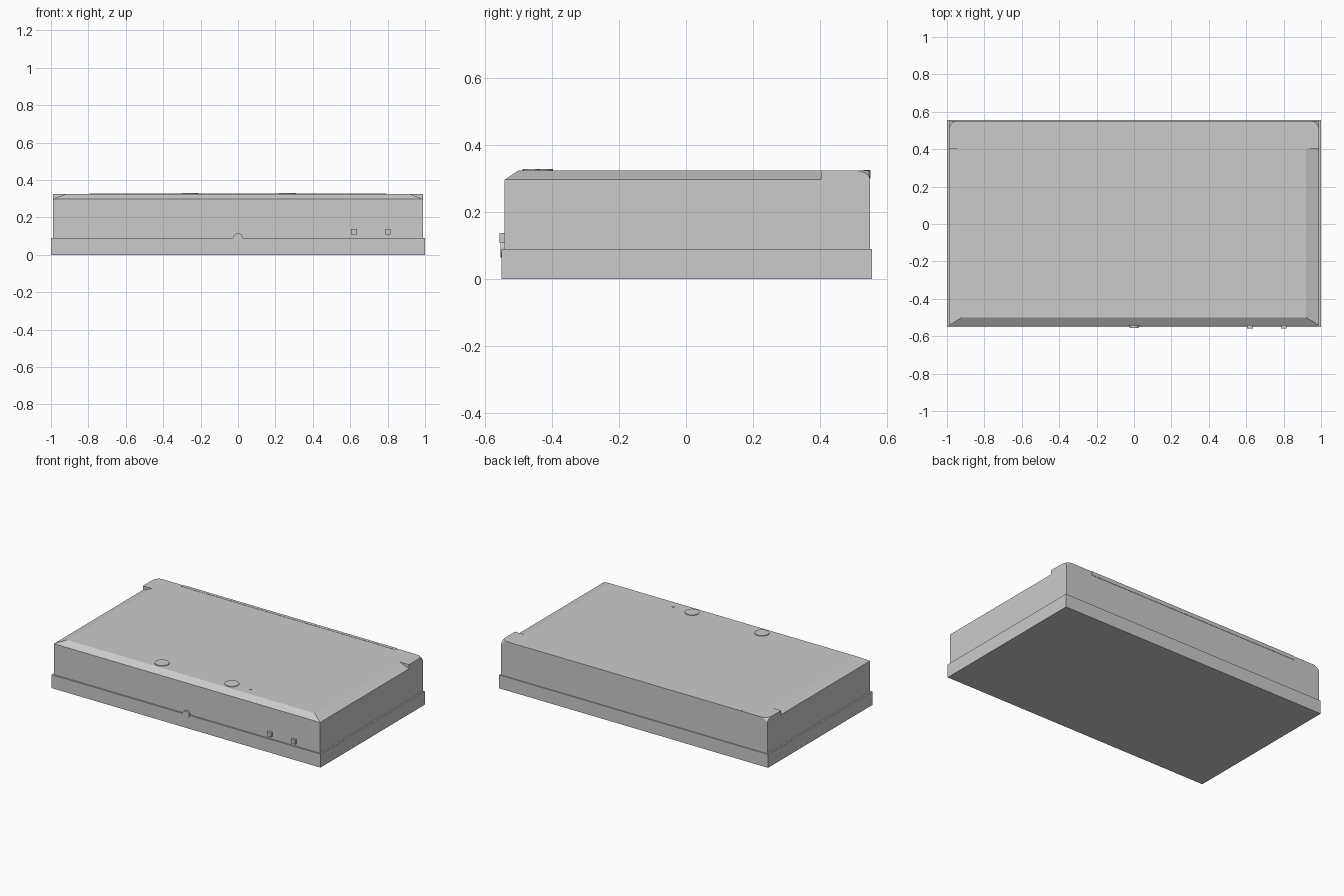
import bpy, bmesh, math

if "Cube" in bpy.data.objects:
    bpy.data.objects.remove(bpy.data.objects["Cube"])


def finish(name, bm):
    bmesh.ops.remove_doubles(bm, verts=bm.verts, dist=1e-5)
    flat = [f for f in bm.faces if f.calc_area() < 1e-8]
    bmesh.ops.delete(bm, geom=flat, context='FACES_ONLY')
    bmesh.ops.recalc_face_normals(bm, faces=bm.faces)
    me = bpy.data.meshes.new(name)
    bm.to_mesh(me)
    bm.free()
    ob = bpy.data.objects.new(name, me)
    bpy.context.collection.objects.link(ob)
    return ob


def box(name, x, y, z):
    bm = bmesh.new()
    bmesh.ops.create_cube(bm, size=1)
    for v in bm.verts:
        v.co = [a + (b - a) * (c + 0.5) for (a, b), c in zip((x, y, z), v.co)]
    return finish(name, bm)


def disc(name, loc, r, depth, rot=(0, 0, 0)):
    bpy.ops.mesh.primitive_cylinder_add(vertices=32, radius=r, depth=depth,
                                        location=loc, rotation=rot)
    ob = bpy.context.object
    ob.name = name
    bpy.ops.object.shade_smooth_by_angle()
    return ob


# Base tray
box("base", (-1, 1), (-0.552, 0.556), (0, 0.09))

# Lid: cross-sections lofted front to back (y, shoulder z, top half-width, top z)
TOP, EDGE, W = 0.325, 0.297, 0.99
stations = [(-0.542, EDGE, W, EDGE), (-0.5, EDGE, 0.92, TOP),
            (0.403, EDGE, 0.92, TOP), (0.403, TOP, W, TOP)]
for i in range(7):  # rounded rear corners
    a = math.pi / 2 * i / 6
    k = 1 - math.cos(a)
    stations.append((0.5 + 0.05 * math.sin(a), TOP - 0.028 * k, W - 0.04 * k, TOP))
bm = bmesh.new()
rings = []
for y, zs, tx, zt in stations:
    pts = [(-W, 0.09), (W, 0.09), (W, zs), (tx, zt), (-tx, zt), (-W, zs)]
    rings.append([bm.verts.new((x, y, z)) for x, z in pts])
for r, s in zip(rings, rings[1:]):
    for i in range(6):
        j = (i + 1) % 6
        bm.faces.new((r[i], r[j], s[j], s[i]))
bm.faces.new(rings[0])
bm.faces.new(rings[-1])
finish("lid", bm)

# Rear hinge strip
box("hinge_strip", (-0.795, 0.795), (0.53, 0.552), (0.3, 0.3265))

# Top buttons and indicator
for n, x in enumerate((-0.255, 0.265)):
    disc(f"top_button_{n + 1}", (x, -0.443, 0.325), 0.045, 0.008)
disc("top_indicator", (0.405, -0.443, 0.325), 0.007, 0.006)

# Front latch and knobs
disc("front_latch", (0, -0.546, 0.09), 0.025, 0.018, (math.pi / 2, 0, 0))
for n, x in enumerate((0.62, 0.80)):
    box(f"front_knob_{n + 1}", (x - 0.015, x + 0.015), (-0.558, -0.54), (0.108, 0.137))
